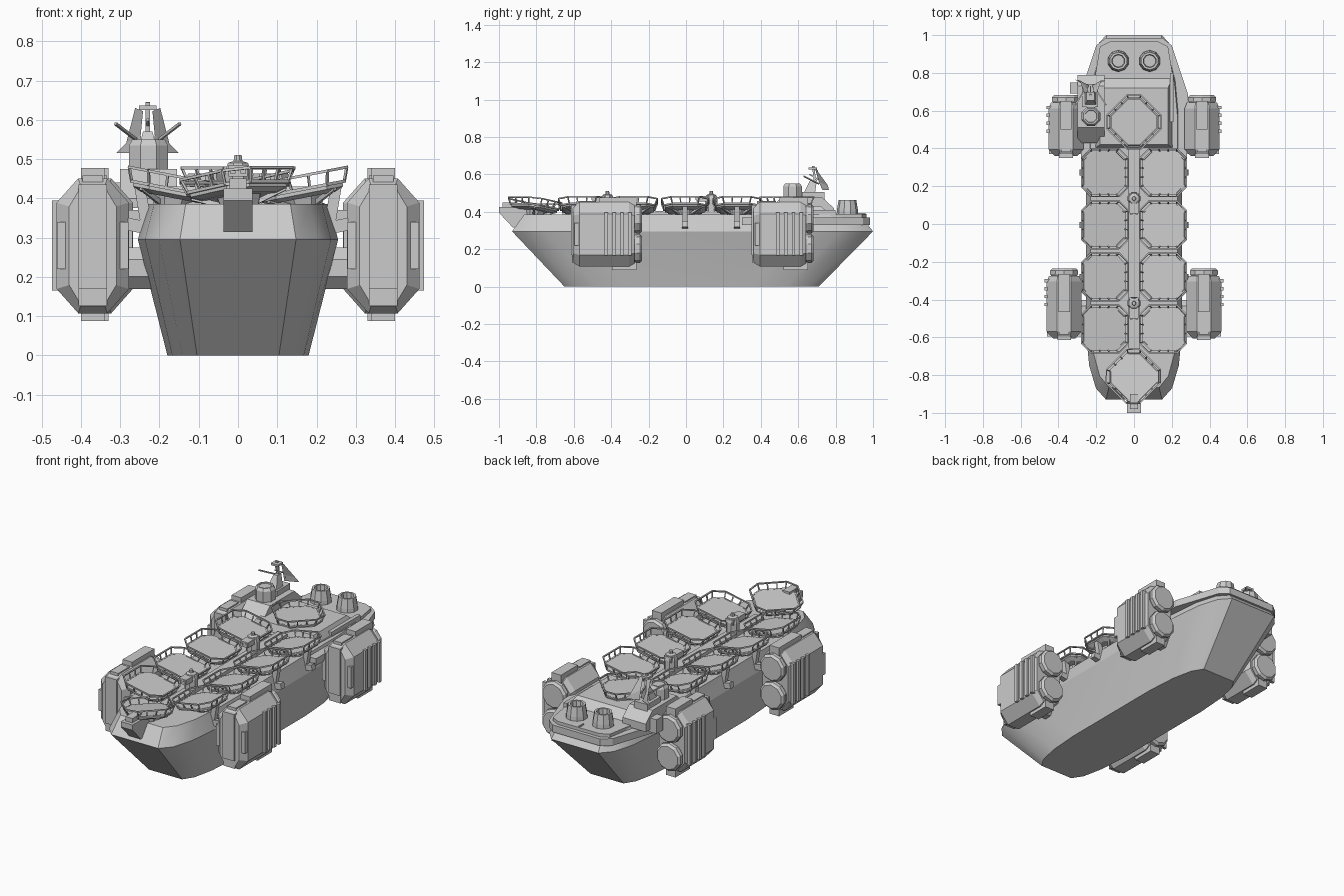
import bpy, bmesh, math
from mathutils import Vector, Matrix

if "Cube" in bpy.data.objects:
    bpy.data.objects.remove(bpy.data.objects["Cube"])

def finish(name, bm, smooth=None):
    bmesh.ops.recalc_face_normals(bm, faces=bm.faces)
    me = bpy.data.meshes.new(name)
    bm.to_mesh(me); bm.free()
    ob = bpy.data.objects.new(name, me)
    bpy.context.collection.objects.link(ob)
    if smooth:
        bpy.context.view_layer.objects.active = ob
        ob.select_set(True)
        bpy.ops.object.shade_smooth_by_angle(angle=math.radians(smooth))
        ob.select_set(False)
    return ob

def loft(bm, rings):
    vs = [[bm.verts.new(p) for p in r] for r in rings]
    n = len(vs[0])
    for a, b in zip(vs, vs[1:]):
        for i in range(n):
            bm.faces.new((a[i], a[(i+1) % n], b[(i+1) % n], b[i]))
    bm.faces.new(vs[0][::-1]); bm.faces.new(vs[-1])

def box(bm, x0, x1, y0, y1, z0, z1):
    m = Matrix.Translation(((x0+x1)/2, (y0+y1)/2, (z0+z1)/2)) @ Matrix.Diagonal((x1-x0, y1-y0, z1-z0, 1))
    bmesh.ops.create_cube(bm, size=1, matrix=m)

def bar(bm, a, b, w):
    a, b = Vector(a), Vector(b); d = b - a
    m = Matrix.Translation((a+b)/2) @ d.to_track_quat('Z', 'Y').to_matrix().to_4x4() @ Matrix.Diagonal((w, w, d.length, 1))
    bmesh.ops.create_cube(bm, size=1, matrix=m)

def lathe(bm, prof, n, m):
    # closed stack of n-sided rings: (radius, height)
    loft(bm, [[m @ Vector((r*math.cos((i+.5)*math.tau/n), r*math.sin((i+.5)*math.tau/n), h))
               for i in range(n)] for r, h in prof])

def sym(half):
    return half + [(-x, y) for x, y in reversed(half)]

def octagon(h, c):
    return [(h, -h+c), (h, h-c), (h-c, h), (-h+c, h), (-h, h-c), (-h, -h+c), (-h+c, -h), (h-c, -h)]

T = Matrix.Translation

# hull: stacked outlines with rounded bow and stern
def outline(w, y0, y1, z):
    e = [(.58, 0), (.79, .06), (.93, .18), (1, .36)]
    half = [(w*f, y0+d) for f, d in e] + [(w*f, y1-d) for f, d in reversed(e)]
    return [(x, y, z) for x, y in sym(half)]
bm = bmesh.new()
loft(bm, [outline(.18, -.65, .71, 0), outline(.255, -.93, 1.0, .295), outline(.23, -.865, .93, .385)])
finish("hull", bm, 25)

# stern deck plates
bm = bmesh.new()
o = sym([(.28, .3), (.285, .69), (.2, .945), (.15, .985)])
loft(bm, [[(x, y, z) for x, y in o] for z in (.33, .37)])
o = sym([(.2, .38), (.22, .7), (.18, .94), (.13, .965)])
loft(bm, [[(x, y, z) for x, y in o] for z in (.36, .388)])
bar(bm, (0, .92, .39), (0, .96, .39), .008)
finish("stern_deck", bm)

# raised block under the aft pad
bm = bmesh.new()
loft(bm, [[(-.21, .4, .37), (.21, .4, .37), (.21, .79, .37), (-.21, .79, .37)],
          [(-.18, .42, .43), (.18, .42, .43), (.18, .72, .43), (-.18, .72, .43)]])
box(bm, .19, .21, .54, .8, .37, .41)
finish("aft_block", bm)

# bow ramp block and deck spine
bm = bmesh.new()
prof = [(-1, .425), (-1, .395), (-.925, .315), (-.84, .34), (-.84, .41), (-.93, .425)]
loft(bm, [[(x, y, z) for y, z in prof] for x in (-.037, .037)])
box(bm, -.022, .022, -.98, -.9, .42, .45)
finish("bow_block", bm)
bm = bmesh.new()
box(bm, -.03, .03, -.66, .4, .38, .405)
finish("deck_spine", bm)

# landing pad: deck, rim, railings (shared mesh)
bm = bmesh.new()
loft(bm, [[(x, y, z) for x, y in octagon(h, c)] for h, c, z in ((.085, .035, -.022), (.108, .042, -.012), (.108, .042, .004))])
lo, hi = octagon(.113, .045), octagon(.126, .05)
for i in range(8):
    j = (i+1) % 8
    a, b = Vector((*lo[i], 0)), Vector((*lo[j], 0))
    p, q = Vector((*hi[i], .034)), Vector((*hi[j], .034))
    bar(bm, a, b, .008); bar(bm, p, q, .007)
    for t in ((0, .33, .67) if i % 2 == 0 else (0,)):
        bar(bm, a.lerp(b, t), p.lerp(q, t), .006)
lathe(bm, [(.05, -.05), (.06, -.02)], 8, Matrix())
for sx in (-1, 1):
    for sy in (-1, 1):
        bar(bm, (.03*sx, .03*sy, -.04), (.085*sx, .085*sy, -.012), .012)
first = finish("landing_pad", bm)
me = first.data
bpy.data.objects.remove(first)
R = math.radians
pads = [(s*.16, y, .422, 0, -s*R(11), 0) for y in (.272, -.005, -.28, -.556) for s in (-1, 1)]
pads += [(0, .54, .443, 0, 0, R(45)), (0, -.81, .425, -R(9), 0, R(45))]
for k, (x, y, z, rx, ry, rz) in enumerate(pads):
    ob = bpy.data.objects.new("landing_pad_%d" % (k+1), me)
    bpy.context.collection.objects.link(ob)
    ob.location = (x, y, z)
    ob.rotation_euler = (rx, ry, rz)

# outboard brackets holding the side pads
bm = bmesh.new()
for s in (-1, 1):
    for y in (.272, -.005, -.28, -.556):
        bar(bm, (s*.235, y, .34), (s*.25, y, .43), .028)
        bar(bm, (s*.235, y, .325), (s*.285, y, .335), .032)
finish("pad_brackets", bm)

# small turrets on the centre line
for k, y in enumerate((.115, -.44)):
    bm = bmesh.new()
    lathe(bm, [(.036, .4), (.036, .465), (.028, .49), (.012, .495), (.01, .51)], 8, T((0, y+.02, 0)))
    box(bm, -.024, .024, y-.06, y+.05, .455, .485)
    for s in (-1, 1):
        bar(bm, (s*.014, y-.065, .47), (s*.014, y, .47), .014)
    finish("turret_%d" % (k+1), bm)

# exhaust stacks with hollow tops
for s, n in ((-1, "left"), (1, "right")):
    bm = bmesh.new()
    lathe(bm, [(.058, .38), (.056, .41), (.047, .463), (.035, .463), (.032, .43)], 10, T((s*.083, .863, 0)))
    finish("stack_" + n, bm)

# engine pods
def pod(name, s, xc, y0, y1):
    zc = .279
    def ring(y, w, h, cx, cz):
        pts = [(w, -h+cz), (w, h-cz), (w-cx, h), (-w+cx, h), (-w, h-cz), (-w, -h+cz), (-w+cx, -h), (w-cx, -h)]
        return [(s*xc+x, y, zc+z) for x, z in pts]
    bm = bmesh.new()
    loft(bm, [ring(y0+.01, .06, .15, .03, .05), ring(y0+.045, .092, .172, .055, .062),
              ring(y1-.07, .092, .172, .055, .062), ring(y1-.04, .08, .155, .045, .055)])
    X = s*xc
    box(bm, X-.036, X+.036, y0, y0+.04, .17, .435)      # front plate
    box(bm, X-.036, X+.036, y0+.006, y0+.04, .125, .17)
    for d in (-1, 1):                                   # cheek strips
        box(bm, X+d*.078-.013, X+d*.078+.013, y0+.02, y0+.06, .22, .34)
    box(bm, X-.03, X+.03, y0+.15, y1-.03, .43, .477)    # top box
    box(bm, X-.03, X+.03, y1-.16, y1-.03, .088, .13)    # belly box
    box(bm, X-.026, X+.026, y0+.03, y0+.13, .44, .458)
    for i in range(4):                                  # outer cooling ribs
        y = y1-.2+i*.042
        box(bm, X+s*.06, X+s*.104, y, y+.018, .165, .395)
    for z in (.362, .203):                              # twin nozzles
        lathe(bm, [(.06, -.06), (.078, -.03), (.078, -.012), (.066, 0)], 10,
              T((X, y1, z)) @ Matrix.Rotation(-math.pi/2, 4, 'X'))
    finish(name, bm)
    # pylon to the hull
    bm = bmesh.new()
    ym = y0 + .16
    lathe(bm, [(.057, .16), (.057, xc-.06)], 8, T((0, ym, .222)) @ Matrix.Rotation(s*math.pi/2, 4, 'Y'))
    finish(name + "_pylon", bm)

for s, n in ((-1, "left"), (1, "right")):
    pod("front_pod_" + n, s, .37, -.615, -.235)
    pod("rear_pod_" + n, s, .36, .35, .682)

# cabin with sloped front
bm = bmesh.new()
prof = [(.43, .375), (.43, .4), (.51, .475), (.73, .475), (.79, .42), (.79, .375)]
loft(bm, [[(x, y, z) for y, z in prof] for x in (-.3, -.155)])
box(bm, -.34, -.29, .69, .75, .36, .44)
box(bm, -.275, -.19, .62, .74, .46, .505)
finish("cabin", bm)

# lookout tower
bm = bmesh.new()
lathe(bm, [(.054, .46), (.054, .535), (.044, .55), (.035, .55), (.033, .545)], 8, T((-.228, .57, 0)))
finish("tower", bm)

# radar: mast, folded dish, feed and rods
bm = bmesh.new()
X = -.23
loft(bm, [[(X-.03, .63, .5), (X+.03, .63, .5), (X+.03, .69, .5), (X-.03, .69, .5)],
          [(X-.012, .665, .57), (X+.012, .665, .57), (X+.012, .70, .57), (X-.012, .70, .57)]])
bar(bm, (X, .69, .56), (X, .68, .645), .012)
box(bm, X-.022, X+.022, .655, .70, .625, .637)
for s in (-1, 1):
    bar(bm, (X+s*.03, .71, .55), (X+s*.082, .63, .59), .007)
bar(bm, (X, .73, .56), (X, .66, .6), .007)
finish("radar_mast", bm)
bm = bmesh.new()
rings = [[(.032, .69, .63), (.055, .755, .54), (.08, .76, .515)], [(.012, .70, .622), (.018, .71, .56), (.01, .73, .515)]]
for s in (-1, 1):
    for off in (0, .004):
        a, b = [[bm.verts.new((X+s*x, y+off, z)) for x, y, z in r] for r in rings]
        for i in range(2):
            bm.faces.new((a[i], a[i+1], b[i+1], b[i]))
finish("radar_dish", bm)
